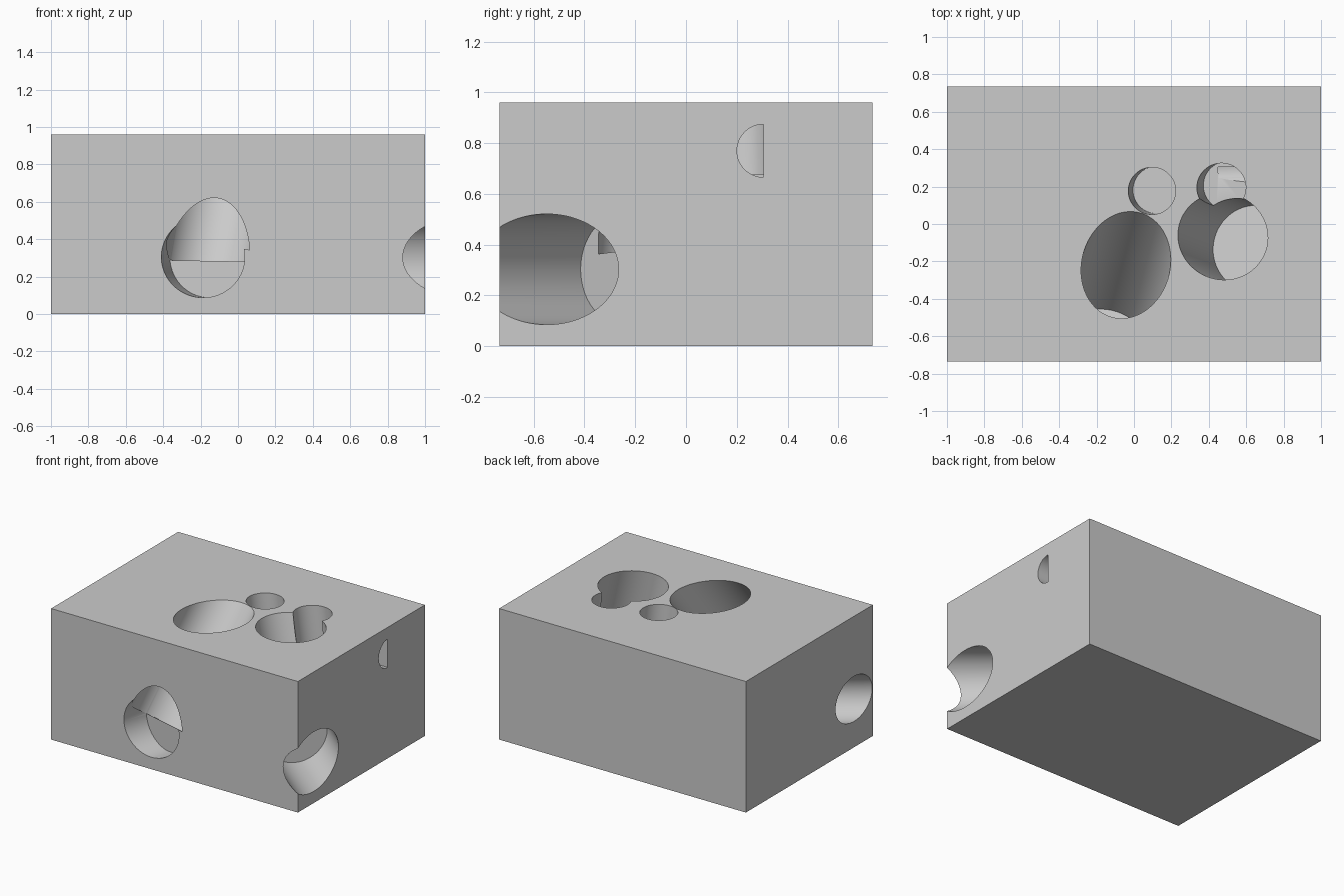
import bpy, bmesh
from mathutils import Vector, Matrix

cube = bpy.data.objects.get("Cube")
if cube:
    bpy.data.objects.remove(cube, do_unlink=True)

grey = bpy.data.materials.new("plain_grey")
grey.use_nodes = True
colour = (0.6, 0.6, 0.6, 1)
grey.diffuse_color = colour
grey.node_tree.nodes["Principled BSDF"].inputs["Base Color"].default_value = colour


def finish(name, bm):
    mesh = bpy.data.meshes.new(name)
    bm.to_mesh(mesh)
    bm.free()
    mesh.materials.append(grey)
    obj = bpy.data.objects.new(name, mesh)
    bpy.context.collection.objects.link(obj)
    return obj


def bore(name, mouth, end, radius, overshoot=0.3, flat_y=None):
    """Cylinder cutter from outside the mouth to a flat end; flat_y trims it."""
    mouth, end = Vector(mouth), Vector(end)
    axis = (end - mouth).normalized()
    start = mouth - axis * overshoot
    bm = bmesh.new()
    bmesh.ops.create_cone(bm, cap_ends=True, segments=96, radius1=radius,
                          radius2=radius, depth=(end - start).length)
    turn = axis.to_track_quat('Z', 'Y').to_matrix().to_4x4()
    bm.transform(Matrix.Translation((start + end) / 2) @ turn)
    if flat_y is not None:
        geom = bm.verts[:] + bm.edges[:] + bm.faces[:]
        cut = bmesh.ops.bisect_plane(bm, geom=geom, plane_co=(0, flat_y, 0),
                                     plane_no=(0, 1, 0), clear_outer=True)
        rim = [e for e in cut["geom_cut"] if isinstance(e, bmesh.types.BMEdge)]
        bmesh.ops.contextual_create(bm, geom=rim)
        bmesh.ops.recalc_face_normals(bm, faces=bm.faces)
    obj = finish(name, bm)
    obj.hide_render = True
    return obj


# Solid block
bm = bmesh.new()
bmesh.ops.create_cube(bm, size=1)
bm.transform(Matrix.Translation((0, 0, 0.48)) @ Matrix.Diagonal((2, 1.47, 0.96, 1)))
block = finish("bored_block", bm)

# Tunnels: two wide elbows, two narrow wells, a side slot and a blind side bore
cutters = [
    bore("front_shaft", (-0.043, -0.219, 0.96), (-0.157, -0.651, 0.325), 0.236),
    bore("front_outlet", (-0.187, -0.735, 0.305), (-0.153, -0.592, 0.305), 0.217),
    bore("side_shaft", (0.475, -0.066, 0.96), (0.645, -0.13, 0.365), 0.231),
    bore("side_outlet", (1, -0.55, 0.303), (0.64, -0.248, 0.303), 0.218, 0.5),
    bore("narrow_well", (0.096, 0.177, 0.96), (0.12, 0.182, 0.68), 0.126),
    bore("joined_well", (0.467, 0.195, 0.96), (0.5, 0.205, 0.68), 0.13),
    bore("side_slot", (1, 0.305, 0.77), (0.45, 0.29, 0.77), 0.104, 0.3, 0.305),
    bore("blind_bore", (-1, -0.515, 0.355), (-0.45, -0.07, 0.37), 0.165, 0.4),
]
for cutter in cutters:
    mod = block.modifiers.new(cutter.name, 'BOOLEAN')
    mod.operation = 'DIFFERENCE'
    mod.solver = 'EXACT'
    mod.object = cutter

# Bake the cuts, then drop the cutters
depsgraph = bpy.context.evaluated_depsgraph_get()
cut_mesh = bpy.data.meshes.new_from_object(block.evaluated_get(depsgraph))
block.modifiers.clear()
block.data = cut_mesh
for cutter in cutters:
    bpy.data.objects.remove(cutter, do_unlink=True)

bpy.ops.object.select_all(action='DESELECT')
block.select_set(True)
bpy.context.view_layer.objects.active = block
bpy.ops.object.shade_smooth_by_angle(angle=0.5)
